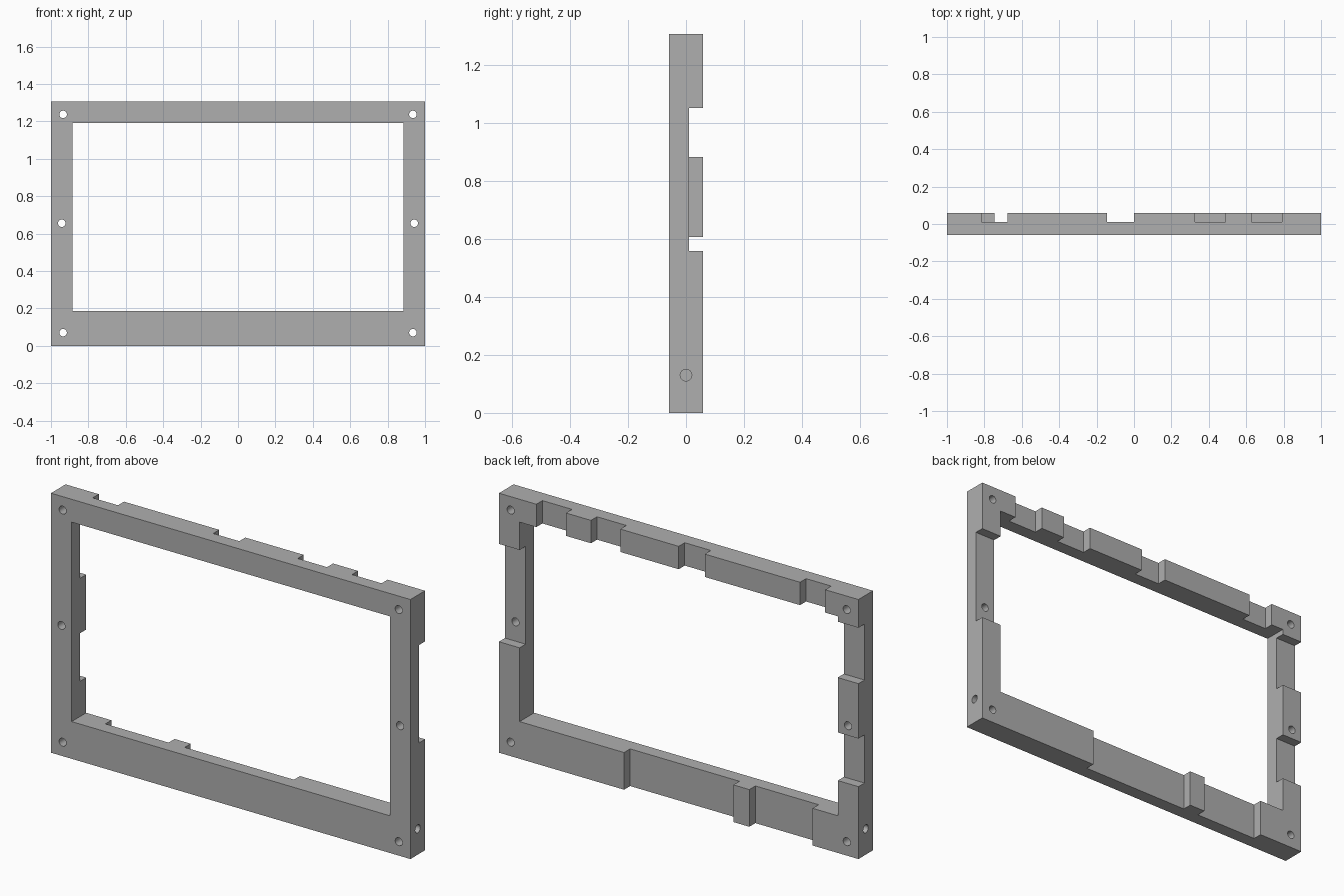
import bpy
import math

cube = bpy.data.objects.get("Cube")
if cube:
    bpy.data.objects.remove(cube, do_unlink=True)

HEIGHT = 1.305
HALF_DEPTH = 0.058
RECESS_Y = 0.01
HOLE_RADIUS = 0.02

grey = bpy.data.materials.new("plain grey")
grey.use_nodes = True
colour = (0.43, 0.43, 0.43, 1)
grey.diffuse_color = colour
grey.node_tree.nodes["Principled BSDF"].inputs["Base Color"].default_value = colour


def box(name, x, y, z):
    """Box from three (low, high) ranges."""
    ranges = (x, y, z)
    bpy.ops.mesh.primitive_cube_add(size=1, location=[(a + b) / 2 for a, b in ranges])
    ob = bpy.context.object
    ob.name = name
    ob.scale = [b - a for a, b in ranges]
    bpy.ops.object.transform_apply(location=True, rotation=True, scale=True)
    ob.data.materials.append(grey)
    return ob


def drill(name, location, rotation, length):
    bpy.ops.mesh.primitive_cylinder_add(vertices=32, radius=HOLE_RADIUS, depth=length,
                                        location=location, rotation=rotation)
    ob = bpy.context.object
    ob.name = name
    ob.data.materials.append(grey)
    return ob


def cut(target, cutter):
    """Subtract the cutter, then discard it."""
    mod = target.modifiers.new("cut", 'BOOLEAN')
    mod.operation = 'DIFFERENCE'
    mod.solver = 'EXACT'
    mod.object = cutter
    bpy.context.view_layer.objects.active = target
    bpy.ops.object.modifier_apply(modifier=mod.name)
    bpy.data.objects.remove(cutter, do_unlink=True)


# Rectangular frame with a taller bottom rail
frame = box("frame", (-1, 1), (-HALF_DEPTH, HALF_DEPTH), (0, HEIGHT))
cut(frame, box("opening_cutter", (-0.885, 0.885), (-1, 1), (0.187, 1.19)))

# Notches across the back of each rail
back = (RECESS_Y, 0.2)
top_notches = [(0.627, 0.792), (0.325, 0.488), (-0.145, 0), (-0.815, -0.675)]
bottom_notches = [(-0.304, 0.304), (-0.745, -0.393)]
left_notches = [(0.558, 1.05)]
right_notches = [(0.364, 0.606), (0.882, 1.163)]
for span in top_notches:
    cut(frame, box("notch_cutter", span, back, (1.1, 1.5)))
for span in bottom_notches:
    cut(frame, box("notch_cutter", span, back, (-0.2, 0.3)))
for span in left_notches:
    cut(frame, box("notch_cutter", (0.8, 1.2), back, span))
for span in right_notches:
    cut(frame, box("notch_cutter", (-1.2, -0.8), back, span))

# Through holes for screws, and one blind hole in each outer side
for side in (-1, 1):
    for x, z in ((0.935, 0.07), (0.942, 0.655), (0.935, 1.237)):
        cut(frame, drill("screw_cutter", (side * x, 0, z), (math.pi / 2, 0, 0), 1))
    cut(frame, drill("side_cutter", (side, 0, 0.13), (0, math.pi / 2, 0), 0.2))

# Round the hole walls, keep every edge crisp
bpy.ops.object.select_all(action='DESELECT')
frame.select_set(True)
bpy.context.view_layer.objects.active = frame
bpy.ops.object.shade_smooth_by_angle(angle=math.radians(30))
